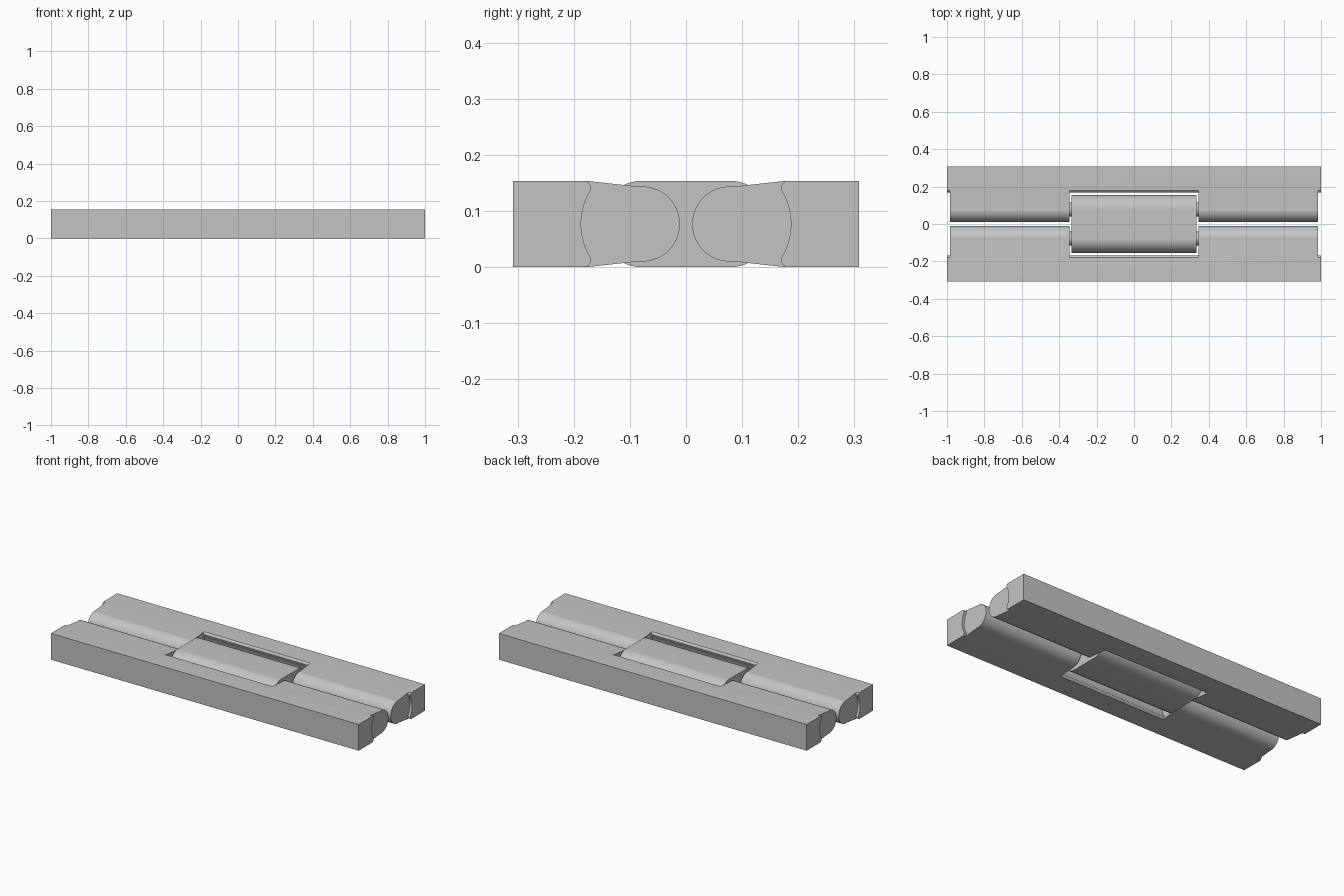
import bpy, bmesh, math

if "Cube" in bpy.data.objects:
    bpy.data.objects.remove(bpy.data.objects["Cube"])

H = 0.154           # overall thickness
MID = H / 2
AXIS = 0.078        # distance of each pivot from the centre line

metal = bpy.data.materials.new("grey_metal")
metal.diffuse_color = (0.55, 0.55, 0.55, 1)
metal.use_nodes = True
metal.node_tree.nodes["Principled BSDF"].inputs["Base Color"].default_value = metal.diffuse_color


def arc(cy, r, a0, a1, n):
    """Points of an arc in the y-z plane, angles in degrees."""
    return [(cy + r * math.cos(math.radians(a0 + (a1 - a0) * i / n)),
             MID + r * math.sin(math.radians(a0 + (a1 - a0) * i / n)))
            for i in range(n + 1)]


def prism(name, profile, x0, x1):
    """Extrude a y-z profile along x."""
    bm = bmesh.new()
    face = bm.faces.new([bm.verts.new((x0, y, z)) for y, z in profile])
    out = bmesh.ops.extrude_face_region(bm, geom=[face])
    verts = [v for v in out["geom"] if isinstance(v, bmesh.types.BMVert)]
    bmesh.ops.translate(bm, verts=verts, vec=(x1 - x0, 0, 0))
    bmesh.ops.recalc_face_normals(bm, faces=bm.faces)
    mesh = bpy.data.meshes.new(name)
    bm.to_mesh(mesh)
    bm.free()
    mesh.materials.append(metal)
    obj = bpy.data.objects.new(name, mesh)
    bpy.context.collection.objects.link(obj)
    return obj


def smooth(obj):
    bpy.ops.object.select_all(action='DESELECT')
    obj.select_set(True)
    bpy.context.view_layer.objects.active = obj
    bpy.ops.object.shade_smooth_by_angle(angle=math.radians(30))


def cut(obj, cutters):
    for c in cutters:
        mod = obj.modifiers.new("cut", 'BOOLEAN')
        mod.operation = 'DIFFERENCE'
        mod.solver = 'EXACT'
        mod.object = c
    bpy.context.view_layer.update()
    dg = bpy.context.evaluated_depsgraph_get()
    mesh = bpy.data.meshes.new_from_object(obj.evaluated_get(dg))
    obj.modifiers.clear()
    obj.data = mesh
    for c in cutters:
        bpy.data.objects.remove(c)


def mirrored(s, pts):
    return [(s * y, z) for y, z in pts]


# leaf: square outer bar tapering into a round knuckle
leaf_profile = ([(0.308, 0), (0.308, H), (0.178, H)]
                + arc(AXIS, 0.067, 84, 276, 40) + [(0.178, 0)])

# clearance: concave hollow with small rounded lips at top and bottom
hollow = arc(0.073, 0.114, -31, 31, 20)
clearance = ([(-0.05, -0.05), (0.182, -0.05), (0.178, 0), (0.171, 0.006), (0.169, 0.012)]
             + hollow
             + [(0.169, H - 0.012), (0.171, H - 0.006), (0.178, H), (0.182, H + 0.05),
                (-0.05, H + 0.05)])

for side, s in (("front", -1), ("back", 1)):
    leaf = prism(side + "_leaf", mirrored(s, leaf_profile), -1, 1)
    spans = [(-1.1, -0.985), (-0.345, 0.345), (0.985, 1.1)]
    cut(leaf, [prism("cutter", mirrored(s, clearance), a, b) for a, b in spans])
    smooth(leaf)
    # pivot pins joining the centre link to the knuckles
    for end, e in (("left", -1), ("right", 1)):
        x0, x1 = sorted((e * 0.325, e * 0.355))
        smooth(prism(f"{side}_{end}_pin", arc(s * AXIS, 0.037, 0, 348.75, 31), x0, x1))

# centre link: flat top and bottom with full round ends
link = prism("centre_link",
             arc(AXIS, MID, -90, 90, 40) + arc(-AXIS, MID, 90, 270, 40), -0.335, 0.335)
smooth(link)
